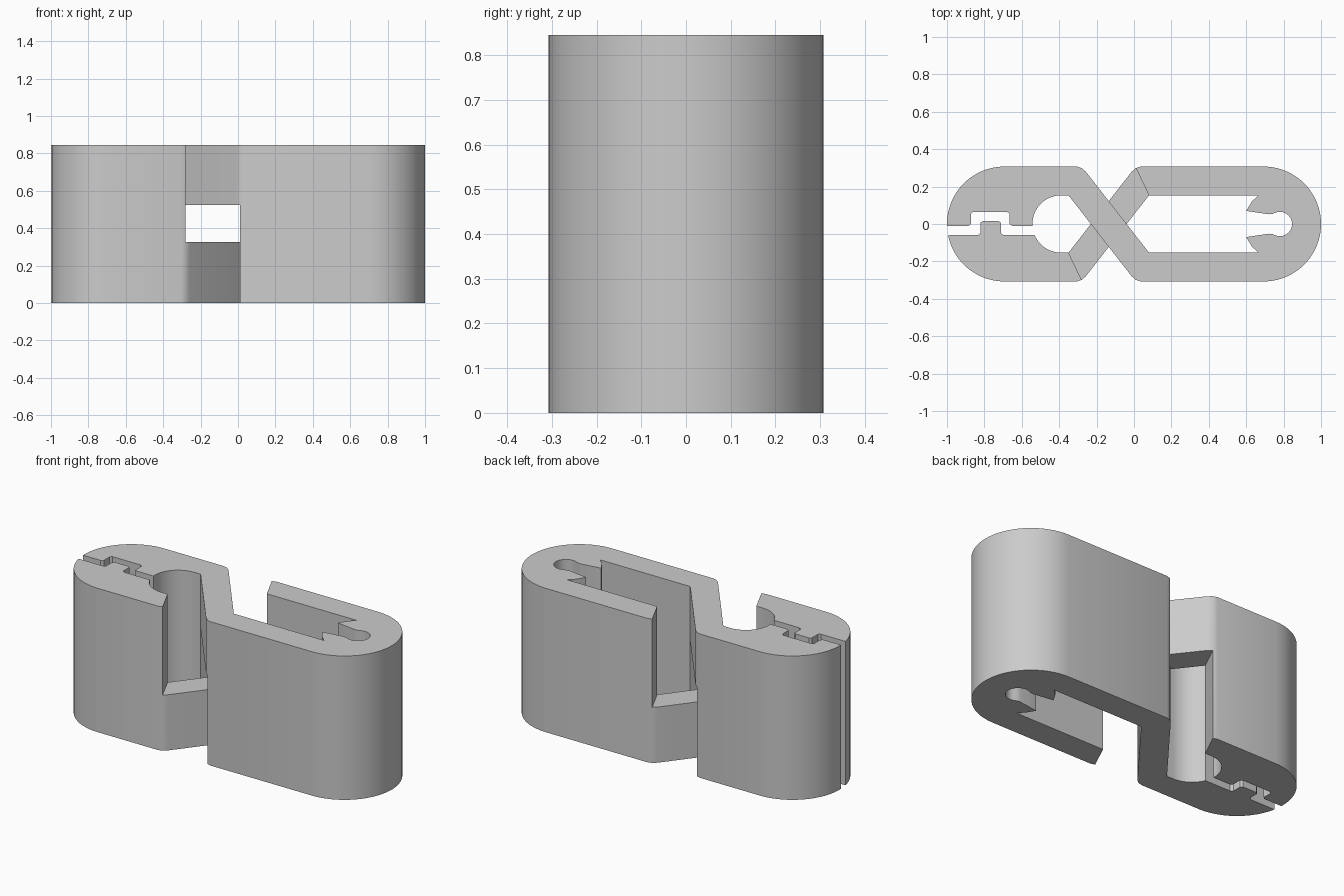
import bpy
import bmesh
from math import cos, sin, radians

cube = bpy.data.objects.get("Cube")
if cube:
    bpy.data.objects.remove(cube, do_unlink=True)

HEIGHT = 0.845
ARM_LOW, ARM_HIGH = 0.327, 0.523   # top of lower arm, underside of upper arm
R = 0.307                          # outer end radius
INNER = 0.153                      # half width of the inner opening

plastic = bpy.data.materials.new("grey plastic")
plastic.use_nodes = True
plastic.diffuse_color = (0.6, 0.6, 0.6, 1)
plastic.node_tree.nodes["Principled BSDF"].inputs["Base Color"].default_value = (0.6, 0.6, 0.6, 1)


def arc(cx, cy, r, start, end, steps):
    angles = [radians(start + (end - start) * i / steps) for i in range(steps + 1)]
    return [(cx + r * cos(a), cy + r * sin(a)) for a in angles]


def flip(points):
    """Mirror a profile front to back."""
    return [(x, -y) for x, y in points]


def prism(name, points, z0=0.0, z1=HEIGHT):
    bm = bmesh.new()
    face = bm.faces.new([bm.verts.new((x, y, z0)) for x, y in points])
    new = bmesh.ops.extrude_face_region(bm, geom=[face])["geom"]
    top = [v for v in new if isinstance(v, bmesh.types.BMVert)]
    bmesh.ops.translate(bm, verts=top, vec=(0, 0, z1 - z0))
    bmesh.ops.recalc_face_normals(bm, faces=bm.faces)
    mesh = bpy.data.meshes.new(name)
    bm.to_mesh(mesh)
    bm.free()
    mesh.materials.append(plastic)
    obj = bpy.data.objects.new(name, mesh)
    bpy.context.collection.objects.link(obj)
    return obj


# Bow: a long loop with a hooked keyhole slot at the closed end
hook = [(0.08, INNER), (0.665, INNER), (0.63, 0.12), (0.6, 0.07),
        (0.72, 0.052), (0.74, 0.054)]
keyhole = arc(0.78, 0, 0.065, 108, -108, 24)
outer = arc(1 - R, 0, R, -90, 90, 40)
bow_inside = hook + keyhole + flip(hook)[::-1]
bow = prism("spring_clip", bow_inside + [(0.01, -0.299), (0.035, -R)] + outer
            + [(0.035, R), (0.01, 0.299)])

# Jaws: rounded outside, half-round mouth inside, interlocking lips
jaw_corner = [(-0.35, INNER), (-0.28, 0.299), (-0.305, R)]
back_lip = [(-0.885, -0.01), (-0.872, 0.0), (-0.872, 0.055), (-0.86, 0.065),
            (-0.678, 0.065), (-0.666, 0.055), (-0.666, 0.0), (-0.65, -0.01)]
back_jaw = prism("back_jaw", jaw_corner + arc(-1 + R, 0, R, 90, 181.9, 24)
                 + back_lip + arc(-0.39, 0, INNER, 183.7, 90, 20))

front_lip = [(-0.835, -0.06), (-0.822, -0.05), (-0.822, 0.005), (-0.81, 0.015),
             (-0.722, 0.015), (-0.71, 0.005), (-0.71, -0.05), (-0.697, -0.06)]
front_jaw = prism("front_jaw", flip(jaw_corner) + arc(-1 + R, 0, R, 270, 191.3, 20)
                  + front_lip + arc(-0.39, 0, INNER, 203.1, 270, 16))

# Crossing arms, one above the other
arm = [(-0.35, INNER), (-0.28, 0.299), (-0.258, 0.28),
       (0.08, -INNER), (0.01, -0.299), (-0.012, -0.28)]
upper_arm = prism("upper_arm", arm, ARM_HIGH, HEIGHT)
lower_arm = prism("lower_arm", flip(arm), 0, ARM_LOW)

# Fuse everything into one solid clip
bpy.context.view_layer.objects.active = bow
for part in (upper_arm, lower_arm, back_jaw, front_jaw):
    mod = bow.modifiers.new("join", 'BOOLEAN')
    mod.operation = 'UNION'
    mod.solver = 'EXACT'
    mod.object = part
    bpy.ops.object.modifier_apply(modifier=mod.name)
    bpy.data.objects.remove(part, do_unlink=True)

bpy.ops.object.select_all(action='DESELECT')
bow.select_set(True)
bpy.ops.object.shade_smooth_by_angle(angle=radians(25))
